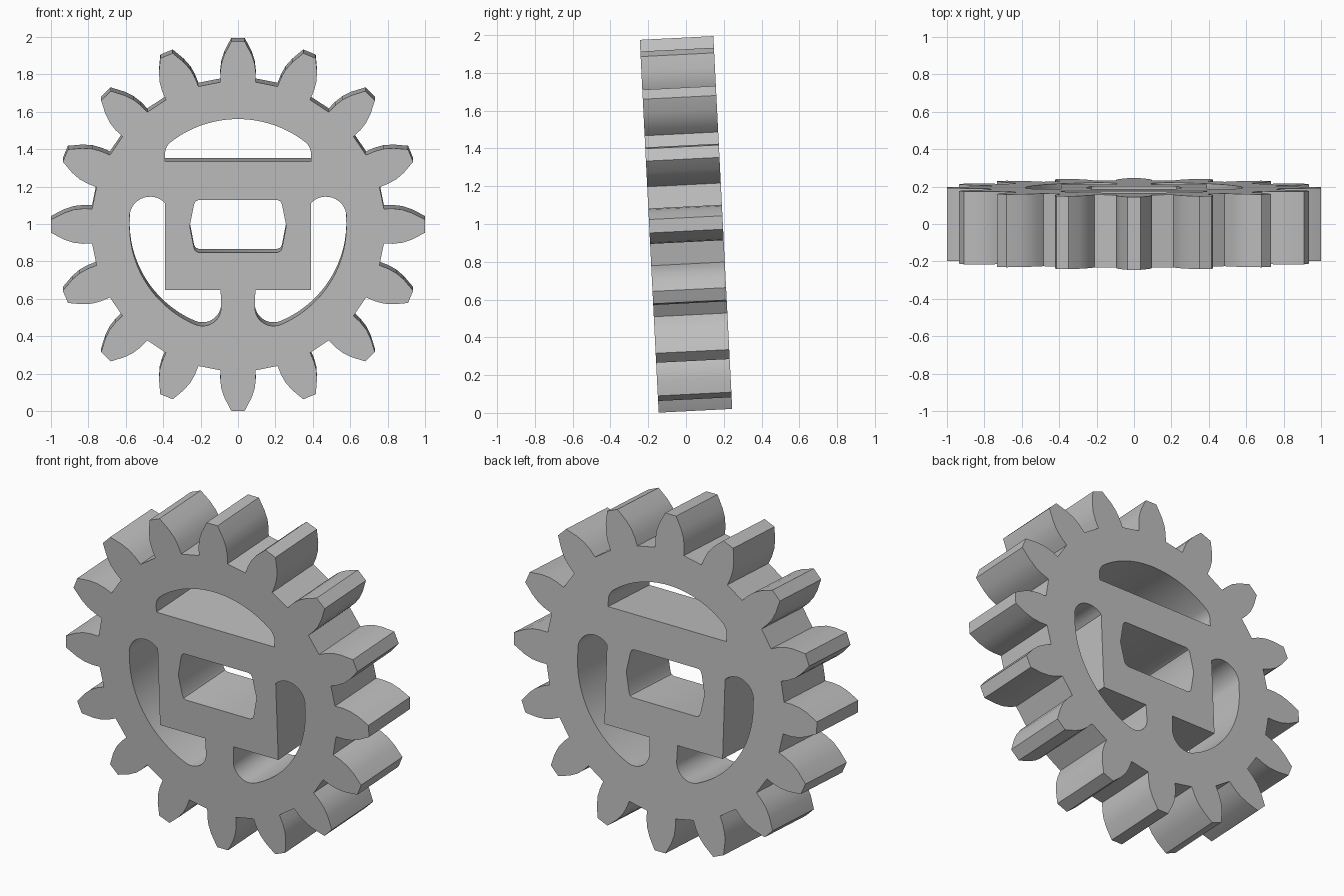
import bpy
import bmesh
from math import sin, cos, radians, pi, atan2, hypot

if "Cube" in bpy.data.objects:
    bpy.data.objects.remove(bpy.data.objects["Cube"], do_unlink=True)

TEETH = 16
HALF_THICK = 0.195
RIM = 0.58            # outer radius of the windows
TILT = radians(2.9)


def arc(cx, cy, r, start, end, steps):
    """Points along an arc; angles in radians."""
    return [(cx + r * cos(start + (end - start) * i / steps),
             cy + r * sin(start + (end - start) * i / steps))
            for i in range(steps + 1)]


def mirror(points):
    return [(-x, y) for x, y in reversed(points)]


# Toothed outline: one flank, mirrored and repeated around the axis
flank = [(0.094, 0.78), (0.095, 0.83), (0.089, 0.88), (0.072, 0.93), (0.036, 0.999)]
tooth = flank + mirror(flank)
outline = []
for k in range(TEETH):
    a = 2 * pi * k / TEETH
    outline += [(x * cos(a) - y * sin(a), x * sin(a) + y * cos(a)) for x, y in tooth]

# Upper window: flat sill, rounded shoulders, arched top
sx, sy, sr = 0.31, 0.392, 0.08
turn = atan2(sy, sx)
half = [(0.39, 0.35)] + arc(sx, sy, sr, 0, turn, 6) + arc(0, 0, RIM, turn, pi / 2, 16)[1:]
upper_window = half + mirror(half[:-1])

# Side window: stepped inner edge around the hub, rounded ends, round outer edge
ux, uy, ur = 0.47, 0.05, 0.11
lx, ly, lr = 0.19, -0.44, 0.10
top_turn, low_turn = atan2(uy, ux), atan2(ly, lx)
side_window = [(0.39, -0.345), (0.093, -0.345)]
side_window += arc(lx, ly, lr, -pi, low_turn, 12)
side_window += arc(0, 0, hypot(lx, ly) + lr, low_turn, top_turn, 32)[1:-1]
side_window += arc(ux, uy, ur, top_turn, radians(137), 12)

# Hub bore: wide slot with pointed ends
quarter = [(0.258, 0), (0.235, 0.118), (0.227, 0.135), (0.21, 0.142)]
upper_half = quarter + mirror(quarter)
bore = upper_half + [(-x, -y) for x, y in upper_half[1:-1]]

# Filled, extruded profile with the openings as inner loops
curve = bpy.data.curves.new("gear_profile", "CURVE")
curve.dimensions = "2D"
curve.fill_mode = "BOTH"
curve.extrude = HALF_THICK
for loop in (outline, upper_window, side_window, mirror(side_window), bore):
    spline = curve.splines.new("POLY")
    spline.points.add(len(loop) - 1)
    for p, (x, y) in zip(spline.points, loop):
        p.co = (x, y * 0.989, 0, 1)
    spline.use_cyclic_u = True
profile = bpy.data.objects.new("gear_profile", curve)
bpy.context.collection.objects.link(profile)

# Solid gear mesh
bpy.context.view_layer.update()
evaluated = profile.evaluated_get(bpy.context.evaluated_depsgraph_get())
mesh = bpy.data.meshes.new_from_object(evaluated)
mesh.name = "gear"
bpy.data.objects.remove(profile, do_unlink=True)
bm = bmesh.new()
bm.from_mesh(mesh)
bmesh.ops.remove_doubles(bm, verts=bm.verts, dist=0.0005)
bmesh.ops.recalc_face_normals(bm, faces=bm.faces)
bm.to_mesh(mesh)
bm.free()

gear = bpy.data.objects.new("gear", mesh)
bpy.context.collection.objects.link(gear)
gear.rotation_euler = (pi / 2 + TILT, 0, 0)
gear.location = (0, 0, 0.998)

# Plain grey
grey = bpy.data.materials.new("grey")
grey.use_nodes = True
color = (0.52, 0.52, 0.52, 1)
grey.diffuse_color = color
grey.node_tree.nodes["Principled BSDF"].inputs["Base Color"].default_value = color
mesh.materials.clear()
mesh.materials.append(grey)

for other in bpy.context.selected_objects:
    other.select_set(False)
gear.select_set(True)
bpy.context.view_layer.objects.active = gear
bpy.ops.object.shade_smooth_by_angle(angle=radians(25))
